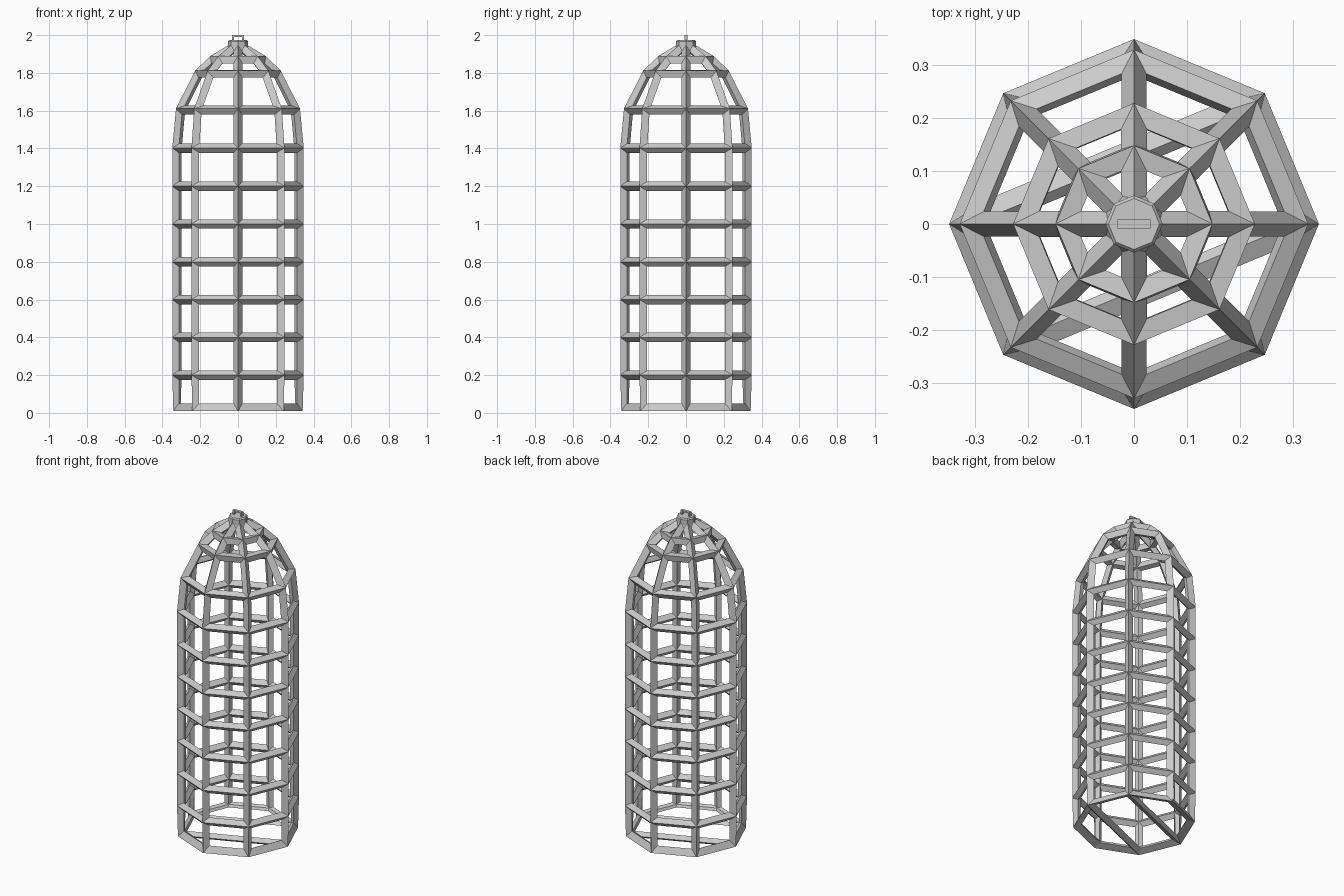
import bpy, bmesh, math

cube = bpy.data.objects.get("Cube")
if cube:
    bpy.data.objects.remove(cube)

metal = bpy.data.materials.new("grey metal")
metal.use_nodes = True
GREY = (0.6, 0.6, 0.6, 1)
metal.diffuse_color = GREY
metal.node_tree.nodes["Principled BSDF"].inputs["Base Color"].default_value = GREY
SIDES = 8


def finish(name, bm):
    bmesh.ops.recalc_face_normals(bm, faces=bm.faces)
    mesh = bpy.data.meshes.new(name)
    bm.to_mesh(mesh)
    bm.free()
    mesh.materials.append(metal)
    obj = bpy.data.objects.new(name, mesh)
    bpy.context.collection.objects.link(obj)
    return obj


def ring(bm, r, z):
    step = math.tau / SIDES
    return [bm.verts.new((r * math.cos(i * step), r * math.sin(i * step), z))
            for i in range(SIDES)]


def loft(bm, profile):
    rings = [ring(bm, r, z) for r, z in profile]
    for a, b in zip(rings, rings[1:]):
        for i in range(SIDES):
            j = (i + 1) % SIDES
            bm.faces.new((a[i], a[j], b[j], b[i]))
    return rings


# Cage: straight octagonal shaft and domed top, turned into bars
body = [(0.323, max(0.025, 0.2 * k)) for k in range(7)] + [(0.323, 1.402)]
dome = [(0.304, 1.604), (0.207, 1.797), (0.132, 1.869), (0.04, 1.925)]
bm = bmesh.new()
rings = loft(bm, body + dome)
bm.faces.new(rings[-1])
# Floor split into three panels, giving two cross bars
for corners in ((1, 2, 3, 4), (4, 5, 0, 1), (5, 6, 7, 0)):
    bm.faces.new([rings[0][i] for i in corners])
cage = finish("cage_bars", bm)
wire = cage.modifiers.new("bars", "WIREFRAME")
wire.thickness = 0.05
wire.offset = 0
wire.use_even_offset = True

# Octagonal cap where the ribs meet
bm = bmesh.new()
ends = loft(bm, [(0.045, 1.925), (0.054, 1.932), (0.054, 1.966), (0.048, 1.973)])
bm.faces.new(ends[0])
bm.faces.new(ends[-1])
finish("top_cap", bm)

# Hanging loop: a thin square arch
bm = bmesh.new()
outline = [(-0.031, 1.97), (-0.031, 2.0), (0.031, 2.0), (0.031, 1.97),
           (0.022, 1.97), (0.022, 1.991), (-0.022, 1.991), (-0.022, 1.97)]
face = bm.faces.new([bm.verts.new((x, -0.008, z)) for x, z in outline])
out = bmesh.ops.extrude_face_region(bm, geom=[face])
for v in out["geom"]:
    if isinstance(v, bmesh.types.BMVert):
        v.co.y = 0.008
finish("hanging_loop", bm)
